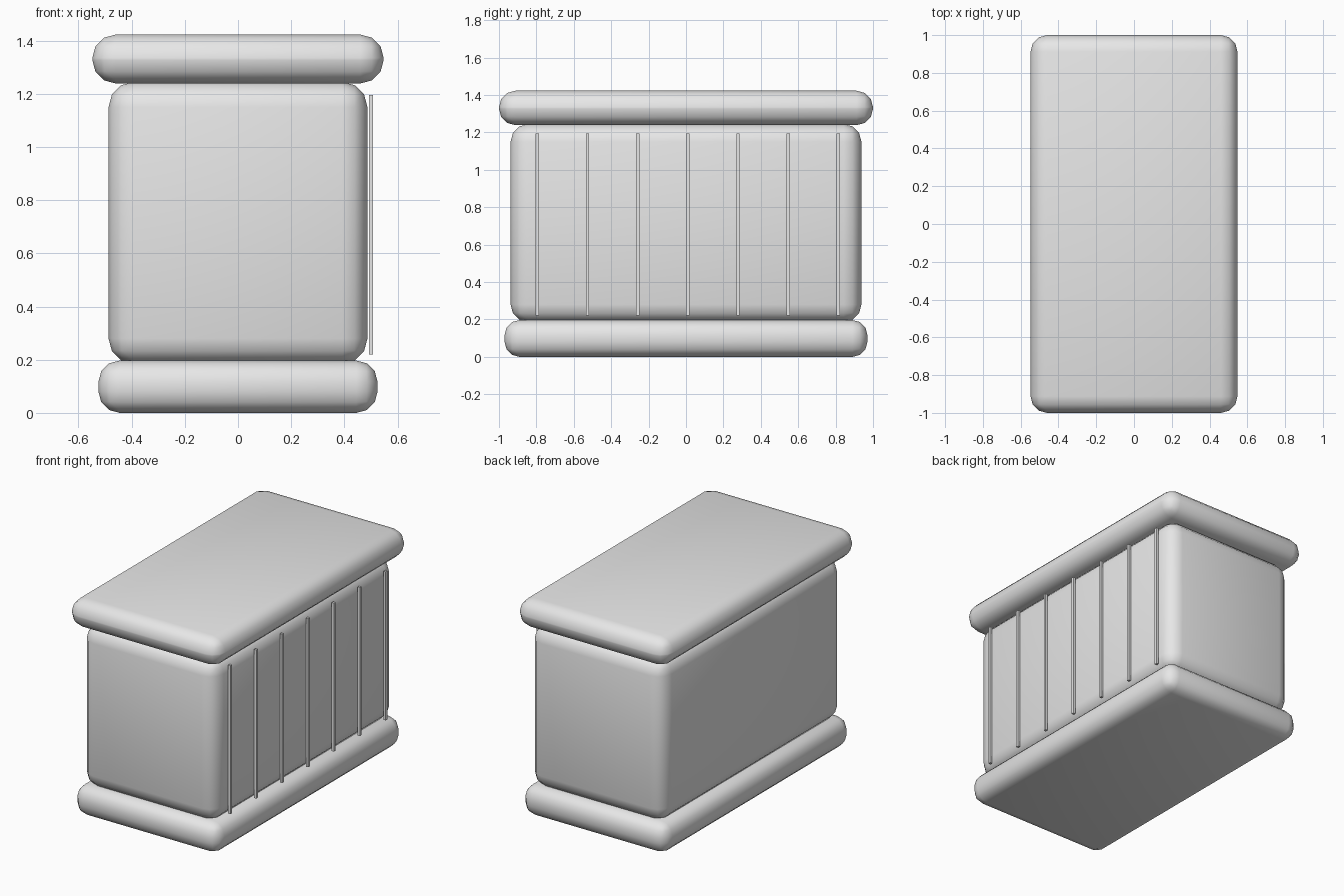
import bpy

cube = bpy.data.objects.get("Cube")
if cube:
    bpy.data.objects.remove(cube, do_unlink=True)

# Single grey finish
grey = bpy.data.materials.new("light_grey")
grey.use_nodes = True
colour = (0.8, 0.8, 0.8, 1)
grey.diffuse_color = colour
grey.node_tree.nodes["Principled BSDF"].inputs["Base Color"].default_value = colour


def rounded_box(name, centre, size, radius, segments):
    """Box with every edge rounded and smooth shaded."""
    bpy.ops.mesh.primitive_cube_add(size=1, location=centre)
    obj = bpy.context.object
    obj.name = name
    obj.scale = size
    bpy.ops.object.transform_apply(location=False, rotation=False, scale=True)
    obj.data.materials.append(grey)
    if radius:
        bevel = obj.modifiers.new("rounding", "BEVEL")
        bevel.width = radius
        bevel.segments = segments
        bpy.ops.object.modifier_apply(modifier=bevel.name)
        bpy.ops.object.shade_smooth_by_angle(angle=0.9)
    return obj


# Plinth, body and overhanging lid
rounded_box("base", (0, 0, 0.0985), (1.05, 1.94, 0.197), 0.08, 3)
rounded_box("body", (0, 0, 0.715), (0.974, 1.876, 1.06), 0.095, 3)
rounded_box("lid", (0, 0, 1.331), (1.096, 2.0, 0.184), 0.088, 3)

# Row of thin upright strips along the left side
for i in range(7):
    y = -0.795 + i * 0.2683
    rounded_box(f"side_strip_{i + 1}", (0.5, y, 0.708), (0.016, 0.018, 0.975), 0, 1)
